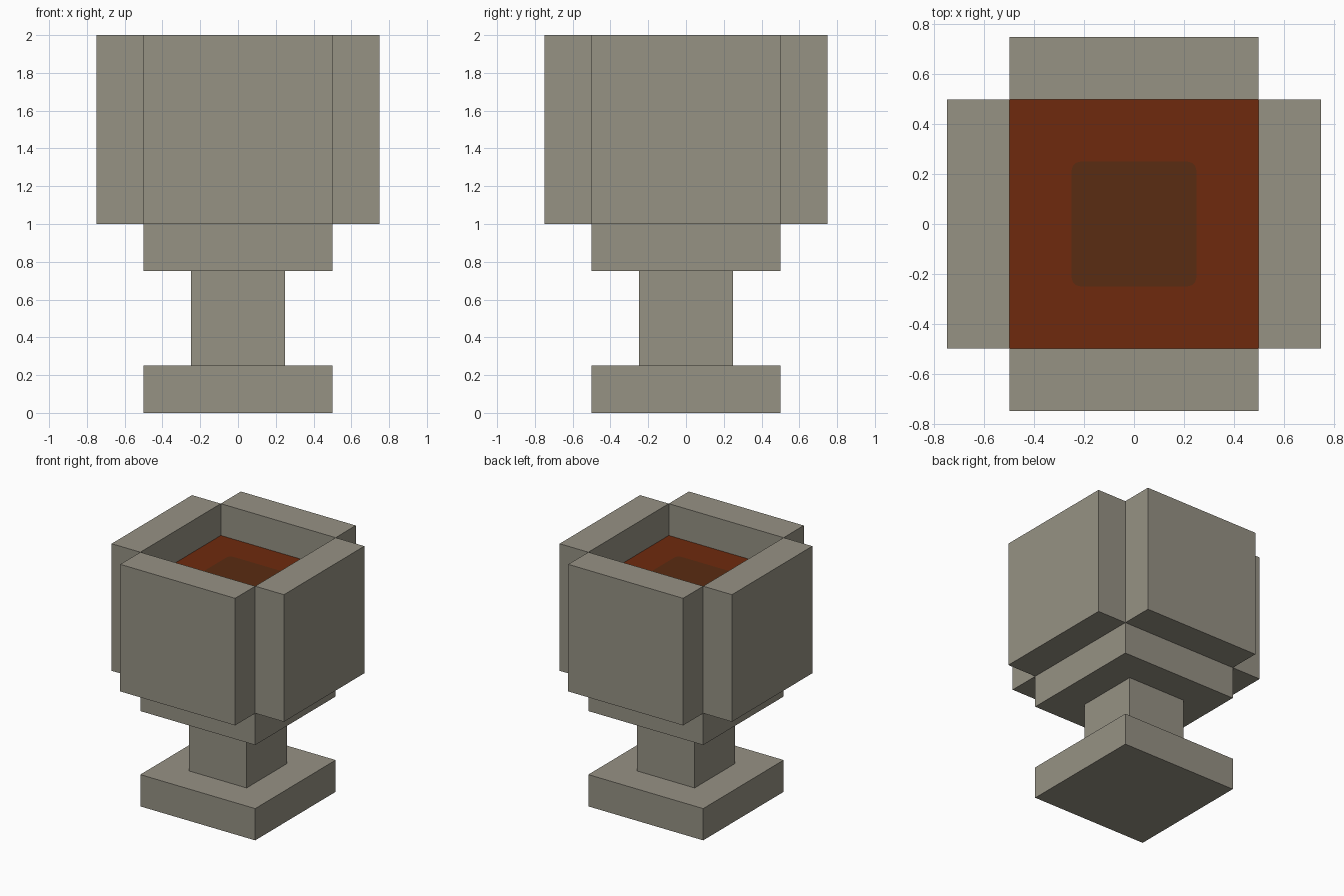
import bpy, bmesh, math
from mathutils import Matrix

if "Cube" in bpy.data.objects:
    bpy.data.objects.remove(bpy.data.objects["Cube"])


def material(name, rgb):
    m = bpy.data.materials.new(name)
    m.diffuse_color = (*rgb, 1)
    m.use_nodes = True
    m.node_tree.nodes["Principled BSDF"].inputs["Base Color"].default_value = m.diffuse_color
    return m


stone = material("grey stone", (0.305, 0.287, 0.231))
rust = material("rust red liquid", (0.156, 0.023, 0.004))
brown = material("dark brown", (0.102, 0.025, 0.006))


def finish(name, bm, mat):
    bmesh.ops.recalc_face_normals(bm, faces=bm.faces)
    me = bpy.data.meshes.new(name)
    bm.to_mesh(me)
    bm.free()
    me.materials.append(mat)
    ob = bpy.data.objects.new(name, me)
    bpy.context.collection.objects.link(ob)
    return ob


def box(name, x, y, z, mat):
    """Box from (min, max) pairs."""
    bm = bmesh.new()
    size = [b - a for a, b in (x, y, z)]
    mid = [(a + b) / 2 for a, b in (x, y, z)]
    bmesh.ops.create_cube(bm, size=1, matrix=Matrix.Translation(mid) @ Matrix.Diagonal((*size, 1)))
    return finish(name, bm, mat)


# Pedestal: base slab, stem and bowl floor
box("base", (-0.5, 0.5), (-0.5, 0.5), (0, 0.25), stone)
box("stem", (-0.25, 0.25), (-0.25, 0.25), (0.25, 0.75), stone)
box("bowl_floor", (-0.5, 0.5), (-0.5, 0.5), (0.75, 1), stone)

# Four thick walls around the open bowl
for i, side in enumerate(("front", "right", "back", "left")):
    wall = box("wall_" + side, (-0.5, 0.5), (-0.75, -0.5), (1, 2), stone)
    wall.data.transform(Matrix.Rotation(i * math.pi / 2, 4, 'Z'))

# Liquid surface a little below the rim
bm = bmesh.new()
bmesh.ops.create_grid(bm, x_segments=1, y_segments=1, size=0.5,
                      matrix=Matrix.Translation((0, 0, 1.75)))
finish("liquid_surface", bm, rust)

# Dark rounded patch in the middle of the liquid
patch = box("dark_patch", (-0.25, 0.25), (-0.25, 0.25), (1.75, 1.753), brown)
bm = bmesh.new()
bm.from_mesh(patch.data)
upright = [e for e in bm.edges
           if (e.verts[0].co - e.verts[1].co).xy.length < 1e-5]
bmesh.ops.bevel(bm, geom=upright, offset=0.035, segments=3, profile=0.5, affect='EDGES')
bm.to_mesh(patch.data)
bm.free()
